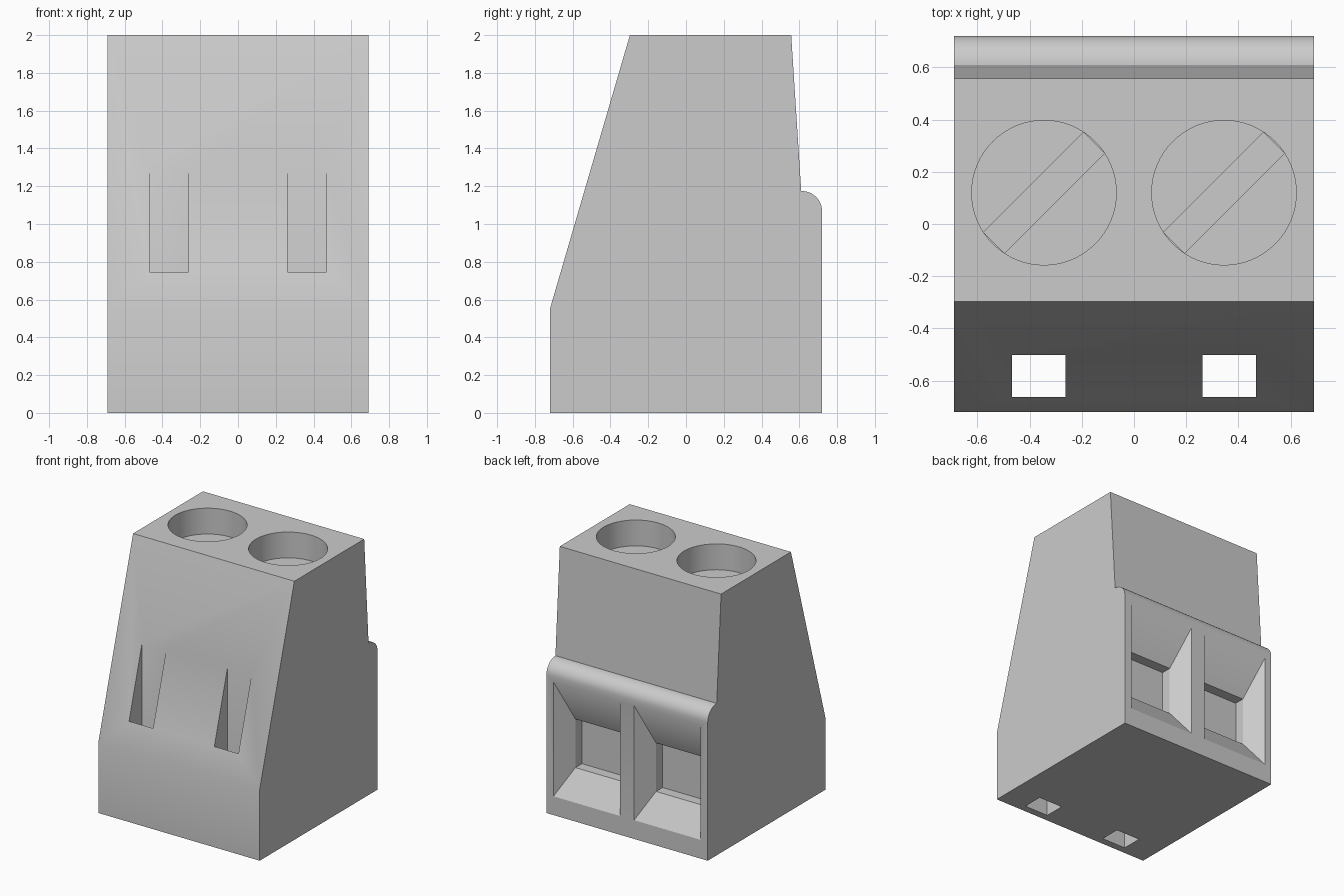
import bpy
import math
from mathutils import Matrix

cube = bpy.data.objects.get("Cube")
if cube:
    bpy.data.objects.remove(cube, do_unlink=True)

grey = bpy.data.materials.new("housing_grey")
grey.use_nodes = True
grey.diffuse_color = (0.6, 0.6, 0.6, 1)
grey.node_tree.nodes["Principled BSDF"].inputs["Base Color"].default_value = (0.6, 0.6, 0.6, 1)


def loft(name, rings):
    """Closed solid through a series of matching rings of points."""
    n = len(rings[0])
    verts = [p for ring in rings for p in ring]
    faces = [tuple(range(n))[::-1], tuple(range(len(verts) - n, len(verts)))]
    for r in range(len(rings) - 1):
        for i in range(n):
            j = (i + 1) % n
            faces.append((r * n + i, r * n + j, (r + 1) * n + j, (r + 1) * n + i))
    mesh = bpy.data.meshes.new(name)
    mesh.from_pydata(verts, [], faces)
    mesh.materials.append(grey)
    obj = bpy.data.objects.new(name, mesh)
    bpy.context.collection.objects.link(obj)
    return obj


def box(name, x0, x1, y0, y1, z0, z1):
    return loft(name, [[(x0, y0, z), (x1, y0, z), (x1, y1, z), (x0, y1, z)] for z in (z0, z1)])


def cut(target, cutter):
    """Subtract the cutter and remove it."""
    cutter.hide_render = True
    mod = target.modifiers.new("cut", "BOOLEAN")
    mod.operation = "DIFFERENCE"
    mod.solver = "EXACT"
    mod.object = cutter
    bpy.ops.object.select_all(action="DESELECT")
    target.select_set(True)
    bpy.context.view_layer.objects.active = target
    bpy.ops.object.modifier_apply(modifier=mod.name)
    bpy.data.objects.remove(cutter, do_unlink=True)


# Housing: side profile with rounded rear shoulder, extruded across the width
HALF = 0.69
profile = [(-0.72, 0), (0.72, 0)]
for k in range(13):
    a = math.radians(90 * k / 12)
    profile.append((0.61 + 0.11 * math.cos(a), 1.07 + 0.105 * math.sin(a)))
profile += [(0.557, 2), (-0.297, 2), (-0.72, 0.552)]
housing = loft("terminal_housing", [[(x, y, z) for y, z in profile] for x in (-HALF, HALF)])

RADIUS, SCREW_Y, FLOOR = 0.277, 0.12, 1.8
for side in (-1, 1):
    cx = side * 0.345

    # Round screw well
    circle = [(cx + RADIUS * math.cos(math.tau * k / 64), SCREW_Y + RADIUS * math.sin(math.tau * k / 64))
              for k in range(64)]
    cut(housing, loft("screw_well", [[(x, y, z) for x, y in circle] for z in (FLOOR, 2.1)]))

    # Diagonal driver slot in the screw head, ending at the well wall
    slot = box("driver_slot", -0.271, 0.271, -0.057, 0.057, FLOOR - 0.1, FLOOR + 0.05)
    slot.data.transform(Matrix.Translation((cx, SCREW_Y, 0)) @ Matrix.Rotation(math.pi / 4, 4, "Z"))
    cut(housing, slot)

    # Vertical test slot, open through the front slope and the base
    sx = side * 0.365
    cut(housing, box("test_slot", sx - 0.103, sx + 0.103, -0.663, -0.503, -0.1, 1.6))

    # Wire entry: tapered funnel leading to a straight recess
    rings = []
    for y, half, z0, z1 in ((0.8, 0.285, 0.145, 1.03), (0.72, 0.285, 0.145, 1.03),
                            (0.584, 0.192, 0.34, 0.715), (0.504, 0.192, 0.34, 0.715)):
        rings.append([(cx - half, y, z0), (cx + half, y, z0), (cx + half, y, z1), (cx - half, y, z1)])
    cut(housing, loft("wire_entry", rings))

bpy.ops.object.select_all(action="DESELECT")
housing.select_set(True)
bpy.context.view_layer.objects.active = housing
bpy.ops.object.shade_smooth_by_angle(angle=math.radians(30))
